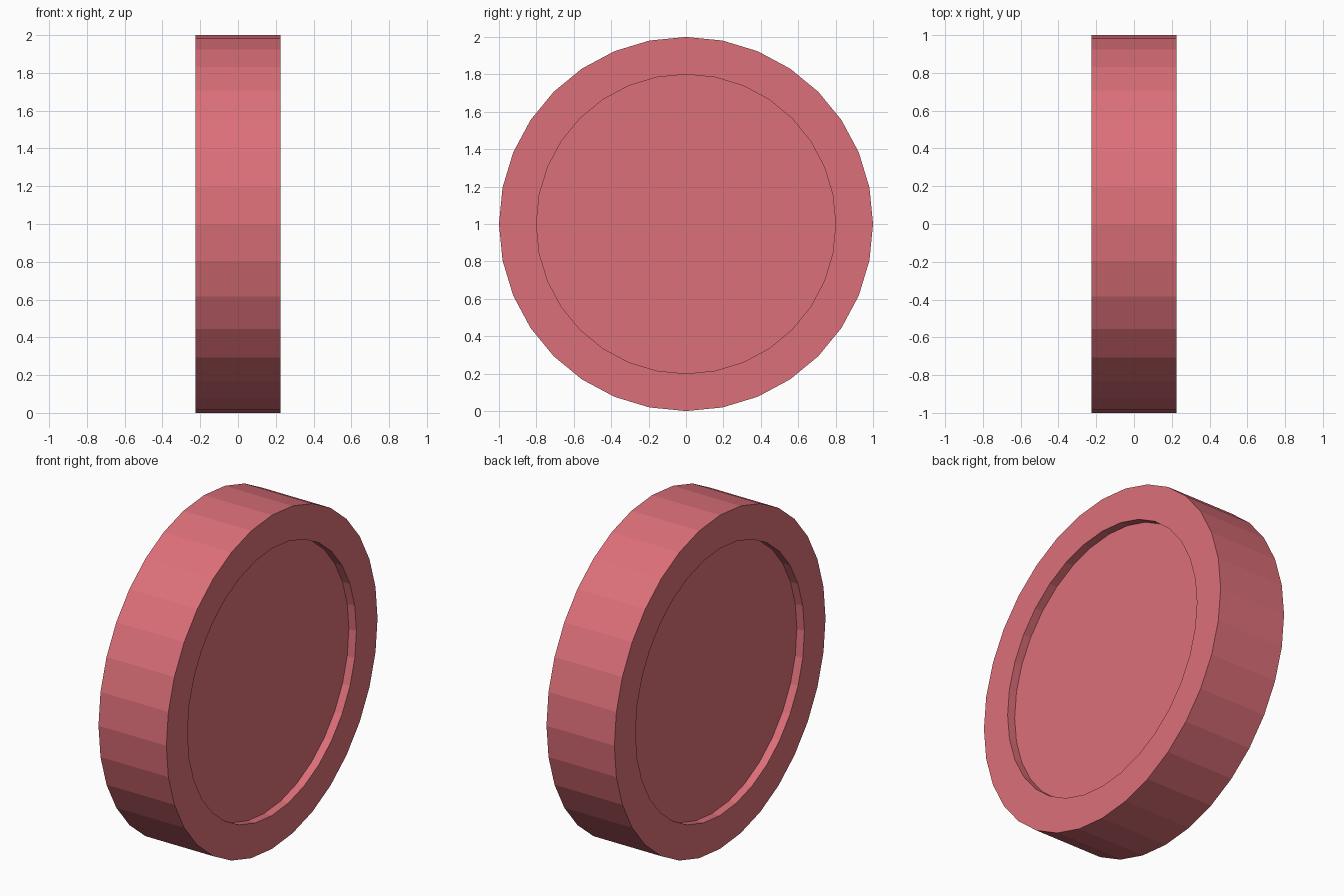
import bpy, bmesh
from math import radians
from mathutils import Matrix, Vector

if "Cube" in bpy.data.objects:
    bpy.data.objects.remove(bpy.data.objects["Cube"])

RADIUS, WIDTH, SIDES = 1.0, 0.45, 32
RECESS_RADIUS, RECESS_DEPTH = 0.8, 0.05

# Solid disc with its axle along x, standing on the ground
bm = bmesh.new()
bmesh.ops.create_cone(
    bm, cap_ends=True, segments=SIDES, radius1=RADIUS, radius2=RADIUS, depth=WIDTH,
    matrix=Matrix.Translation((0, 0, RADIUS)) @ Matrix.Rotation(radians(90), 4, 'Y'))

# Shallow round recess in both caps: rim ring, then wall and floor
centre = Vector((0, 0, RADIUS))
for cap in [f for f in bm.faces if len(f.verts) == SIDES]:
    inward = -cap.normal.copy()
    bmesh.ops.inset_region(bm, faces=[cap], thickness=0.0, use_even_offset=False)
    bmesh.ops.scale(bm, vec=(1, RECESS_RADIUS / RADIUS, RECESS_RADIUS / RADIUS),
                    space=Matrix.Translation(-centre), verts=cap.verts[:])
    bmesh.ops.inset_region(bm, faces=[cap], thickness=0.0, use_even_offset=False)
    bmesh.ops.translate(bm, vec=inward * RECESS_DEPTH, verts=cap.verts[:])

mesh = bpy.data.meshes.new("wheel")
bm.to_mesh(mesh)
bm.free()
wheel = bpy.data.objects.new("wheel", mesh)
bpy.context.collection.objects.link(wheel)

# Dusty red finish
red = bpy.data.materials.new("dusty_red")
red.diffuse_color = (0.72, 0.16, 0.19, 1)
red.use_nodes = True
red.node_tree.nodes["Principled BSDF"].inputs["Base Color"].default_value = red.diffuse_color
mesh.materials.append(red)
